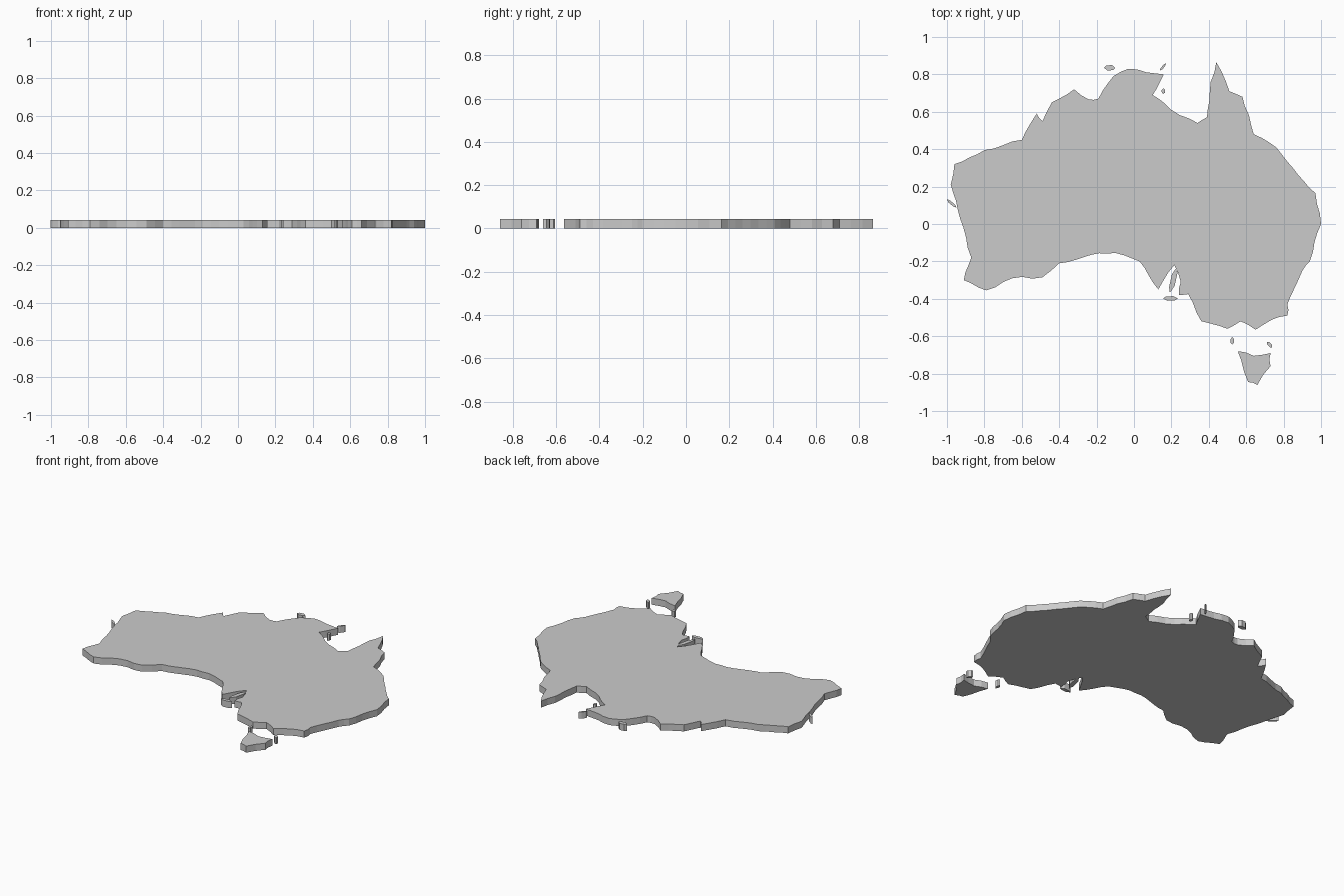
import bpy, bmesh, random
from math import radians
from mathutils import Vector, Matrix

if "Cube" in bpy.data.objects:
    bpy.data.objects.remove(bpy.data.objects["Cube"])

random.seed(4)
HEIGHT = 0.043


def ragged(points, amount=0.006):
    """Split every stretch of coast and nudge the new points sideways."""
    coast = []
    for a, b in zip(points, points[1:] + points[:1]):
        a, b = Vector(a), Vector(b)
        steps = max(2, round((b - a).length / 0.05))
        side = (b - a).orthogonal().normalized()
        coast.append(a)
        for i in range(1, steps):
            coast.append(a.lerp(b, i / steps) + side * random.uniform(-amount, amount))
    return coast


def slab(name, outline):
    """Extrude a flat outline into a plate standing on z = 0."""
    bm = bmesh.new()
    face = bm.faces.new([bm.verts.new((x, y, 0)) for x, y in outline])
    ext = bmesh.ops.extrude_face_region(bm, geom=[face], use_keep_orig=True)
    top = [v for v in ext["geom"] if isinstance(v, bmesh.types.BMVert)]
    bmesh.ops.translate(bm, verts=top, vec=(0, 0, HEIGHT))
    bmesh.ops.triangulate(bm, faces=[f for f in bm.faces if len(f.verts) > 4])
    bmesh.ops.recalc_face_normals(bm, faces=bm.faces)
    mesh = bpy.data.meshes.new(name)
    bm.to_mesh(mesh)
    bm.free()
    bpy.context.collection.objects.link(bpy.data.objects.new(name, mesh))


def islet(name, x, y, length, width, angle):
    """A small lozenge-shaped island, longest along the given angle."""
    turn = Matrix.Rotation(radians(angle), 2)
    corners = [(-.5, 0), (-.2, -.5), (.3, -.4), (.5, 0), (.2, .5), (-.3, .4)]
    slab(name, [Vector((x, y)) + turn @ Vector((u * length, v * width)) for u, v in corners])


# Mainland coast, clockwise from the west
slab("mainland", ragged([
    (-.98, .21), (-.96, .32), (-.80, .395), (-.60, .45), (-.52, .59),
    (-.49, .55), (-.44, .65), (-.32, .72), (-.24, .665), (-.19, .67),
    (-.11, .79), (-.03, .83), (.16, .80), (.10, .69), (.20, .61),
    (.34, .54), (.39, .57), (.41, .76), (.44, .865), (.51, .71),
    (.58, .68), (.64, .48), (.76, .41), (.88, .26), (.97, .165),
    (1, 0), (.94, -.20), (.90, -.25), (.82, -.43), (.82, -.49),
    (.74, -.51), (.65, -.565), (.57, -.52), (.50, -.56), (.36, -.52),
    (.29, -.375), (.24, -.38), (.25, -.31), (.215, -.22), (.13, -.35),
    (.03, -.20), (-.10, -.155), (-.23, -.165), (-.40, -.21), (-.49, -.285),
    (-.65, -.29), (-.79, -.355), (-.91, -.30), (-.87, -.18), (-.93, .03)]))

# Large southern island
slab("southern_island", ragged([
    (.555, -.68), (.64, -.705), (.73, -.69), (.73, -.76), (.66, -.86), (.61, -.845)]))

# Small islands
islet("strait_island_west", .525, -.625, .04, .02, 90)
islet("strait_island_east", .725, -.645, .04, .02, -50)
islet("gulf_island", .195, -.398, .08, .025, 0)
islet("gulf_peninsula", .21, -.30, .14, .03, 75)
islet("north_island", -.13, .835, .06, .03, 0)
islet("north_islet", .155, .84, .05, .012, 50)
islet("bay_islet", .157, .71, .03, .02, 90)
islet("west_islet", -.975, .11, .07, .015, -40)
